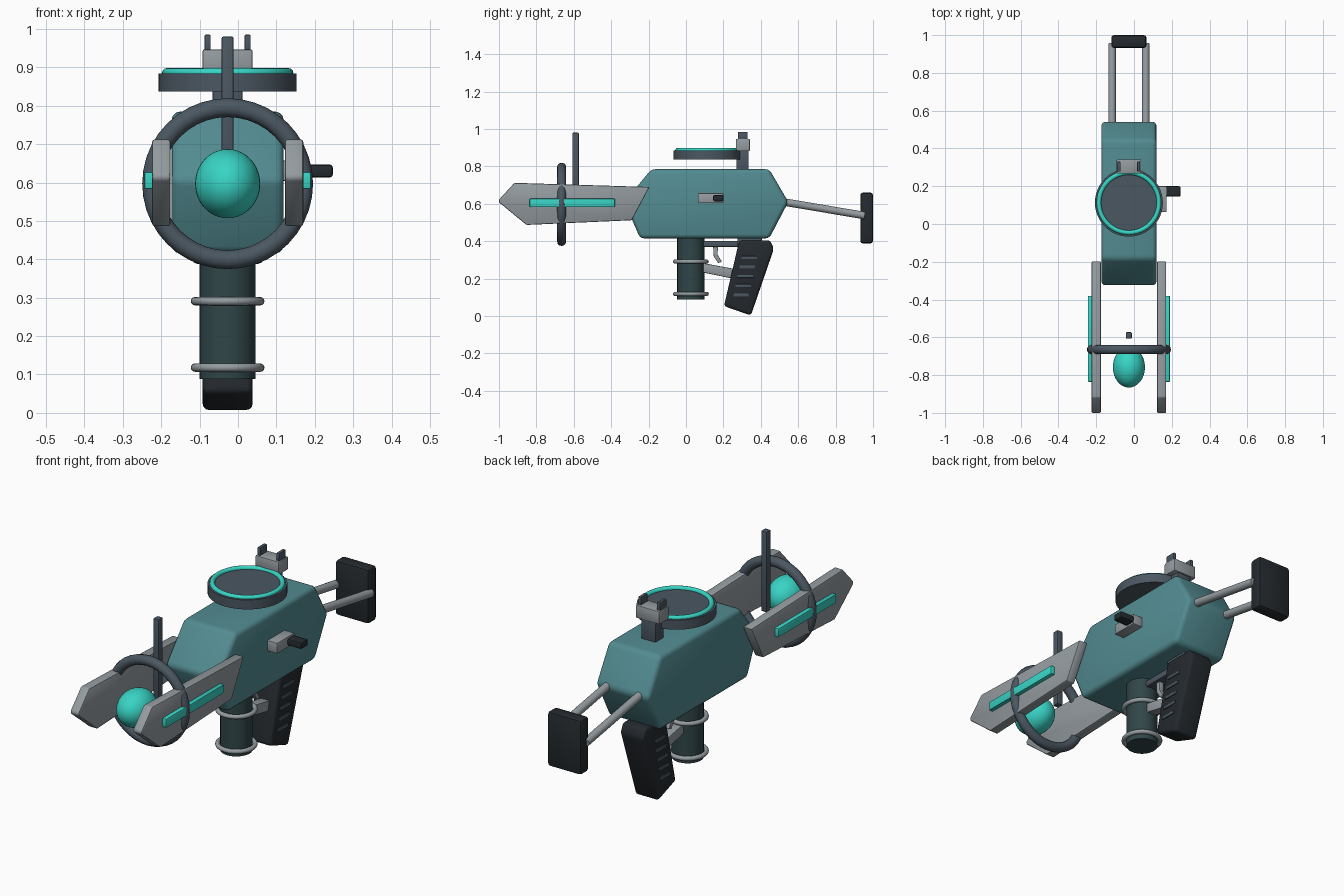
import bpy, bmesh, math
from mathutils import Vector, Matrix

if "Cube" in bpy.data.objects:
    bpy.data.objects.remove(bpy.data.objects["Cube"])

CX = -0.027  # centre plane of the device


def material(name, rgb):
    m = bpy.data.materials.new(name)
    m.diffuse_color = (*rgb, 1)
    m.use_nodes = True
    m.node_tree.nodes["Principled BSDF"].inputs["Base Color"].default_value = m.diffuse_color
    return m


TEAL = material("teal_shell", (0.085, 0.26, 0.285))
DEEP = material("deep_teal", (0.03, 0.06, 0.065))
GLOW = material("bright_teal", (0.04, 0.66, 0.56))
SLATE = material("slate", (0.07, 0.095, 0.12))
DARK = material("near_black", (0.018, 0.023, 0.028))
STEEL = material("steel", (0.30, 0.335, 0.355))


def finish(bm, name, mat, bevel=0, segs=2):
    if bevel:
        bmesh.ops.bevel(bm, geom=bm.edges[:], offset=bevel, segments=segs,
                        profile=0.5, affect='EDGES', clamp_overlap=True)
    bmesh.ops.recalc_face_normals(bm, faces=bm.faces[:])
    me = bpy.data.meshes.new(name)
    bm.to_mesh(me)
    bm.free()
    ob = bpy.data.objects.new(name, me)
    bpy.context.collection.objects.link(ob)
    me.materials.append(mat)
    bpy.ops.object.select_all(action='DESELECT')
    ob.select_set(True)
    bpy.context.view_layer.objects.active = ob
    bpy.ops.object.shade_smooth_by_angle(angle=math.radians(35))
    return ob


def box(name, x, y, z, mat, bevel=0.004):
    """Box from (min, max) pairs."""
    bm = bmesh.new()
    size = [b - a for a, b in (x, y, z)]
    mid = [(a + b) / 2 for a, b in (x, y, z)]
    bmesh.ops.create_cube(bm, size=1, matrix=Matrix.Translation(mid) @ Matrix.Diagonal((*size, 1)))
    return finish(bm, name, mat, bevel)


def slab(name, pts, x0, x1, mat, bevel=0.01, segs=2):
    """Side profile of (y, z) points extruded across x."""
    bm = bmesh.new()
    f = bm.faces.new([bm.verts.new((x0, y, z)) for y, z in pts])
    r = bmesh.ops.extrude_face_region(bm, geom=[f])
    bmesh.ops.translate(bm, vec=(x1 - x0, 0, 0),
                        verts=[v for v in r['geom'] if isinstance(v, bmesh.types.BMVert)])
    return finish(bm, name, mat, bevel, segs)


def rod(name, a, b, radius, mat, sides=32):
    a, b = Vector(a), Vector(b)
    rot = (b - a).to_track_quat('Z', 'Y').to_matrix().to_4x4()
    bm = bmesh.new()
    bmesh.ops.create_cone(bm, cap_ends=True, segments=sides, radius1=radius, radius2=radius,
                          depth=(b - a).length, matrix=Matrix.Translation((a + b) / 2) @ rot)
    return finish(bm, name, mat)


def ring(name, centre, major, minor, mat, upright=False, sides=40):
    bm = bmesh.new()
    n = 12
    rows = []
    for i in range(sides):
        t = math.tau * i / sides
        row = []
        for j in range(n):
            p = math.tau * j / n
            r = major + minor * math.cos(p)
            u, v, w = r * math.cos(t), r * math.sin(t), minor * math.sin(p)
            off = (u, w, v) if upright else (u, v, w)
            row.append(bm.verts.new(Vector(centre) + Vector(off)))
        rows.append(row)
    for i in range(sides):
        a, b = rows[i], rows[(i + 1) % sides]
        for j in range(n):
            k = (j + 1) % n
            bm.faces.new((a[j], b[j], b[k], a[k]))
    return finish(bm, name, mat)


def across(half):
    return (CX - half, CX + half)


# main shell
slab("body", [(-0.33, 0.61), (-0.185, 0.785), (0.445, 0.785), (0.547, 0.61),
              (0.445, 0.415), (-0.245, 0.415)], *across(0.146), TEAL, 0.022, 3)

# paired front fins, glow strips and stock rods
fin = [(-1, 0.622), (-0.917, 0.712), (-0.195, 0.69), (-0.29, 0.512), (-0.853, 0.487), (-1, 0.608)]
for s, side in ((-1, "left"), (1, "right")):
    slab(f"{side}_fin", fin, CX + s * 0.149, CX + s * 0.197, STEEL, 0.006)
    xs = sorted((CX + s * 0.19, CX + s * 0.217))
    box(f"{side}_glow_strip", xs, (-0.836, -0.38), (0.583, 0.627), GLOW)
    x = CX + s * 0.089
    rod(f"{side}_stock_rod", (x, 0.48, 0.617), (x, 0.955, 0.537), 0.02, STEEL, 20)
    # grip ribs
    for i in range(5):
        y, z = 0.338 - i * 0.0105, 0.312 - i * 0.05
        xs = sorted((CX + s * 0.06, CX + s * 0.07))
        box(f"{side}_grip_rib_{i + 1}", xs, (y - 0.042, y + 0.042), (z - 0.008, z + 0.008), SLATE, 0.003)
    # rear sight ears
    ex = CX + s * 0.052
    box(f"{side}_rear_sight_ear", (ex - 0.008, ex + 0.008), (0.277, 0.33), (0.935, 0.985), SLATE, 0.003)

box("stock_pad", across(0.093), (0.932, 1.0), (0.388, 0.66), DARK, 0.014)

# emitter ring, core and front sight
ring("emitter_ring", (CX, -0.665, 0.597), 0.198, 0.0245, SLATE, True)
bm = bmesh.new()
bmesh.ops.create_uvsphere(bm, u_segments=32, v_segments=20, radius=1,
                          matrix=Matrix.Translation((CX, -0.758, 0.597)) @ Matrix.Diagonal((0.085, 0.108, 0.09, 1)))
finish(bm, "emitter_core", GLOW)
box("front_sight_post", across(0.0155), (-0.607, -0.573), (0.58, 0.98), SLATE)

# top disc with glowing rim
rod("top_disc", (CX, 0.113, 0.837), (CX, 0.113, 0.884), 0.18, SLATE, 48)
ring("top_disc_rim", (CX, 0.113, 0.886), 0.159, 0.012, GLOW, sides=48)

# rear sight
box("rear_sight_stem", across(0.039), (0.27, 0.335), (0.77, 0.89), SLATE)
box("rear_sight_block", across(0.065), (0.267, 0.342), (0.882, 0.947), STEEL, 0.005)

# charging handle on the right side
box("charging_handle_base", (0.105, 0.172), (0.063, 0.2), (0.604, 0.657), STEEL)
box("charging_handle_knob", (0.155, 0.247), (0.145, 0.2), (0.613, 0.647), DARK, 0.008)

# canister below the shell
rod("canister", (CX, 0.026, 0.088), (CX, 0.026, 0.45), 0.073, DEEP)
for i, z in enumerate((0.118, 0.291)):
    ring(f"canister_band_{i + 1}", (CX, 0.026, z), 0.085, 0.011, STEEL)

# grip, trigger and guard
slab("grip", [(0.285, 0.405), (0.45, 0.405), (0.47, 0.36), (0.347, 0.003), (0.203, 0.053)],
     *across(0.065), DARK, 0.016, 3)
box("grip_mount", across(0.055), (0.275, 0.405), (0.38, 0.43), SLATE)
box("guard_top", across(0.03), (0.08, 0.29), (0.37, 0.402), SLATE)
slab("guard_bottom", [(0.08, 0.285), (0.27, 0.25), (0.25, 0.2), (0.08, 0.235)], *across(0.025), STEEL, 0.005)
slab("trigger", [(0.145, 0.375), (0.172, 0.375), (0.168, 0.33), (0.192, 0.29), (0.172, 0.283),
                 (0.148, 0.32)], *across(0.013), STEEL, 0.003)
